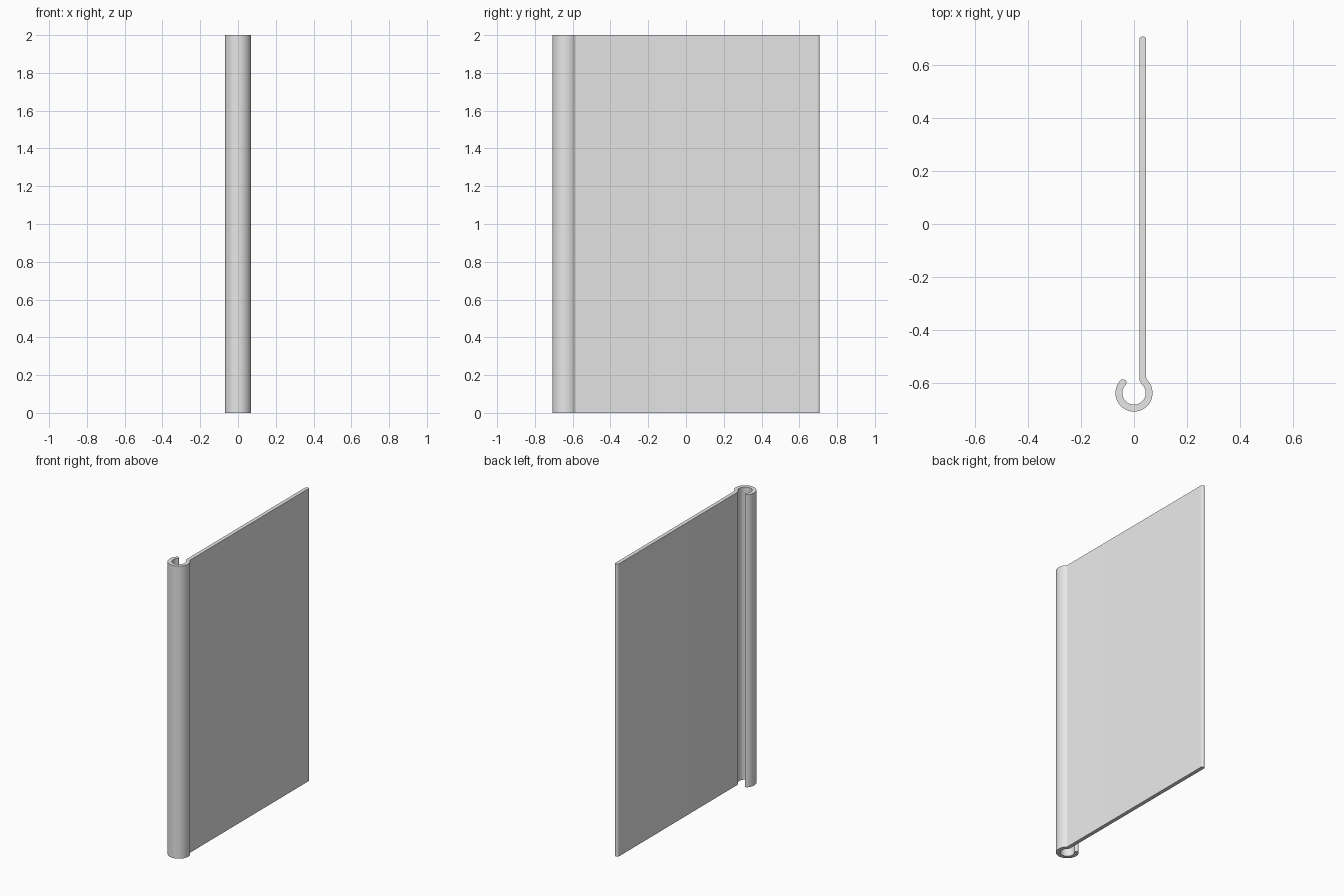
import bpy
import bmesh
from math import cos, sin, radians

cube = bpy.data.objects.get("Cube")
if cube:
    bpy.data.objects.remove(cube, do_unlink=True)

HEIGHT = 2.0
RING_Y = -0.638
OUTER, INNER = 0.07, 0.044
HALF = (OUTER - INNER) / 2
MID = (OUTER + INNER) / 2
SHEET_X = 0.033
END_Y = 0.708 - HALF
TIP = 137


def arc(cx, cy, radius, start, end, steps):
    """Points along a circular arc, angles in degrees."""
    angles = [radians(start + (end - start) * i / steps) for i in range(steps + 1)]
    return [(cx + radius * cos(a), cy + radius * sin(a)) for a in angles]


# Plan outline: outside of the hook, sheet with round edge, inside, round tip
tip_x = MID * cos(radians(TIP))
tip_y = RING_Y + MID * sin(radians(TIP))
outline = arc(0, RING_Y, OUTER, TIP, 404, 56)
outline += [(SHEET_X + HALF + 0.001, -0.585), (SHEET_X + HALF, -0.579)]
outline += arc(SHEET_X, END_Y, HALF, 0, 180, 12)
outline += [(SHEET_X - HALF, -0.586), (SHEET_X - HALF + 0.002, -0.594)]
outline += arc(0, RING_Y, INNER, 405, TIP, 56)
outline += arc(tip_x, tip_y, HALF, TIP - 180, TIP, 12)[1:-1]

# Extrude the outline upwards
bm = bmesh.new()
base = bm.faces.new([bm.verts.new((x, y, 0)) for x, y in outline])
top = bmesh.ops.extrude_face_region(bm, geom=[base], use_keep_orig=True)
bmesh.ops.translate(bm, vec=(0, 0, HEIGHT),
                    verts=[v for v in top["geom"] if isinstance(v, bmesh.types.BMVert)])
bmesh.ops.recalc_face_normals(bm, faces=bm.faces)
mesh = bpy.data.meshes.new("hooked_panel")
bm.to_mesh(mesh)
bm.free()

panel = bpy.data.objects.new("hooked_panel", mesh)
bpy.context.collection.objects.link(panel)

# Plain grey
grey = bpy.data.materials.new("light_grey")
grey.use_nodes = True
colour = (0.8, 0.8, 0.8, 1)
grey.diffuse_color = colour
grey.node_tree.nodes["Principled BSDF"].inputs["Base Color"].default_value = colour
mesh.materials.append(grey)

# Smooth curved walls, sharp ends
bpy.ops.object.select_all(action="DESELECT")
panel.select_set(True)
bpy.context.view_layer.objects.active = panel
bpy.ops.object.shade_smooth_by_angle(angle=radians(35))
